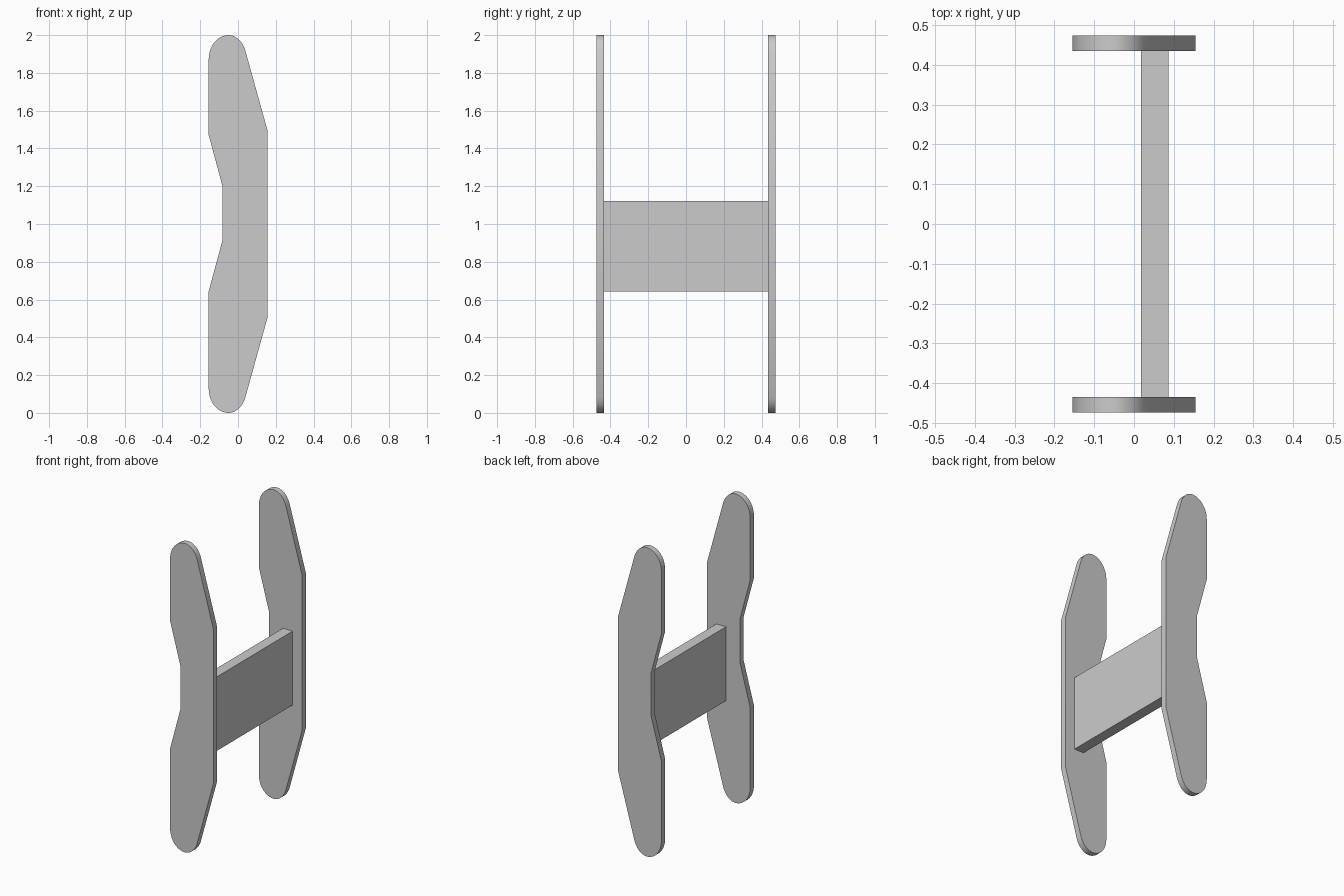
import bpy, bmesh
from math import cos, sin, radians

cube = bpy.data.objects.get("Cube")
if cube:
    bpy.data.objects.remove(cube, do_unlink=True)

grey = bpy.data.materials.new("plain grey")
grey.use_nodes = True
colour = (0.6, 0.6, 0.6, 1)
grey.diffuse_color = colour
grey.node_tree.nodes["Principled BSDF"].inputs["Base Color"].default_value = colour


def extrude_profile(name, profile, y0, y1):
    """Solid made by sweeping an x-z outline from y0 to y1."""
    bm = bmesh.new()
    face = bm.faces.new([bm.verts.new((x, y0, z)) for x, z in profile])
    swept = bmesh.ops.extrude_face_region(bm, geom=[face])["geom"]
    verts = [v for v in swept if isinstance(v, bmesh.types.BMVert)]
    bmesh.ops.translate(bm, verts=verts, vec=(0, y1 - y0, 0))
    bmesh.ops.recalc_face_normals(bm, faces=bm.faces)
    mesh = bpy.data.meshes.new(name)
    bm.to_mesh(mesh)
    bm.free()
    mesh.materials.append(grey)
    obj = bpy.data.objects.new(name, mesh)
    bpy.context.collection.objects.link(obj)
    bpy.ops.object.select_all(action="DESELECT")
    obj.select_set(True)
    bpy.context.view_layer.objects.active = obj
    bpy.ops.object.shade_smooth_by_angle(angle=radians(25))
    return obj


# Rounded tip of a side panel, from its right shoulder over to its left edge
tip = []
for i in range(19):
    a = radians(18 + 9 * i)
    width = 0.095 if cos(a) > 0 else 0.105
    tip.append((-0.05 + width * cos(a), 1.873 + 0.127 * sin(a)))

# Panel outline: top tip, waist notch, bottom tip, straight outer edge
notch = [(-0.155, 1.47), (-0.082, 1.2), (-0.082, 0.915), (-0.155, 0.645)]
bottom = [(x, 2 - z) for x, z in reversed(tip)]
outline = tip + notch + bottom + [(0.155, 0.5), (0.155, 1.5)]

extrude_profile("front_panel", outline, -0.473, -0.435)
extrude_profile("back_panel", outline, 0.435, 0.473)

# Board joining the two panels
board = [(0.018, 0.643), (0.087, 0.643), (0.087, 1.122), (0.018, 1.122)]
extrude_profile("cross_board", board, -0.435, 0.435)
